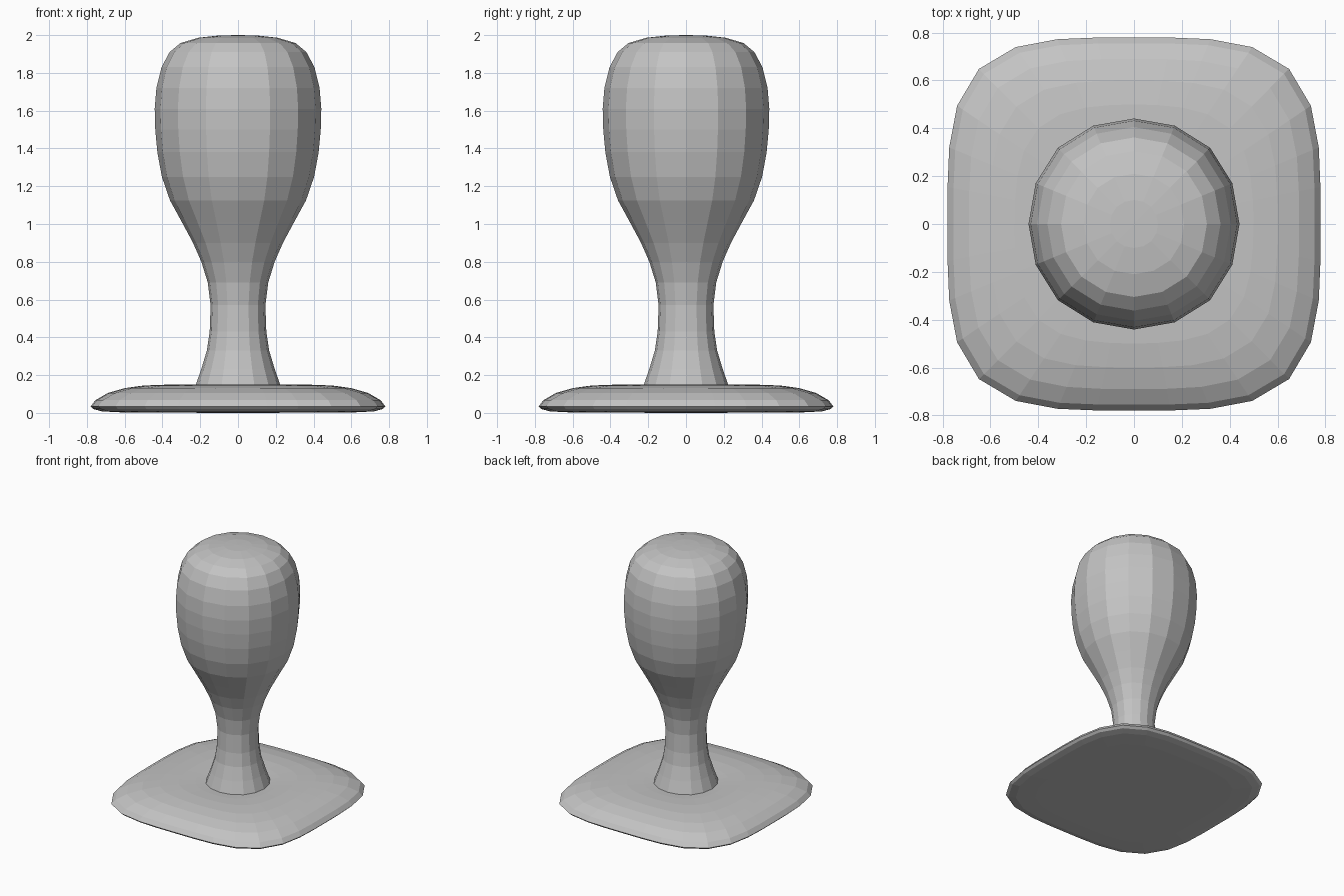
import bpy, bmesh, math

cube = bpy.data.objects.get("Cube")
if cube:
    bpy.data.objects.remove(cube)

grey = bpy.data.materials.new("plain grey")
grey.use_nodes = True
grey.diffuse_color = (0.55, 0.55, 0.55, 1)
grey.node_tree.nodes["Principled BSDF"].inputs["Base Color"].default_value = grey.diffuse_color


def outline(sides, squareness):
    """Unit outline blended between a circle (0) and a rounded square (1)."""
    power = 3.75
    points = []
    for i in range(sides):
        a = 2 * math.pi * i / sides
        c, s = math.cos(a), math.sin(a)
        square = (abs(c) ** power + abs(s) ** power) ** (-1 / power)
        k = 1 + (square - 1) * squareness
        points.append((c * k, s * k))
    return points


def loft(name, sides, rings):
    """Join rings of (half width, height, squareness); zero width closes to a point."""
    bm = bmesh.new()
    loops = []
    for width, z, squareness in rings:
        if width == 0:
            loops.append([bm.verts.new((0, 0, z))] * sides)
        else:
            loops.append([bm.verts.new((x * width, y * width, z))
                          for x, y in outline(sides, squareness)])
    for low, high in zip(loops, loops[1:]):
        for i in range(sides):
            j = (i + 1) % sides
            corners = dict.fromkeys((low[i], low[j], high[j], high[i]))
            bm.faces.new(list(corners))
    bmesh.ops.recalc_face_normals(bm, faces=bm.faces)
    mesh = bpy.data.meshes.new(name)
    bm.to_mesh(mesh)
    bm.free()
    mesh.materials.append(grey)
    obj = bpy.data.objects.new(name, mesh)
    bpy.context.collection.objects.link(obj)
    return obj


# Cushion-shaped base with a flat underside and a slight dip at the centre
loft("base", 32, [
    (0, 0, 0), (0.60, 0.002, 1), (0.72, 0.008, 1), (0.765, 0.02, 1),
    (0.78, 0.035, 1), (0.755, 0.067, 1), (0.69, 0.105, 0.95),
    (0.60, 0.131, 0.9), (0.50, 0.145, 0.75), (0.39, 0.149, 0.55),
    (0.29, 0.145, 0.3), (0.20, 0.138, 0), (0, 0.135, 0)])

# Flared neck swelling into a rounded grip
profile = [
    (0, 0.10), (0.238, 0.10), (0.225, 0.145), (0.195, 0.23), (0.165, 0.33),
    (0.15, 0.43), (0.145, 0.57), (0.16, 0.69), (0.194, 0.80), (0.238, 0.90),
    (0.297, 1.01), (0.36, 1.125), (0.403, 1.25), (0.427, 1.38),
    (0.438, 1.50), (0.441, 1.61), (0.432, 1.72), (0.405, 1.83),
    (0.362, 1.91), (0.305, 1.958), (0.21, 1.986), (0.10, 1.998), (0, 2.0)]
loft("handle", 16, [(r, z, 0.12) for r, z in profile])
